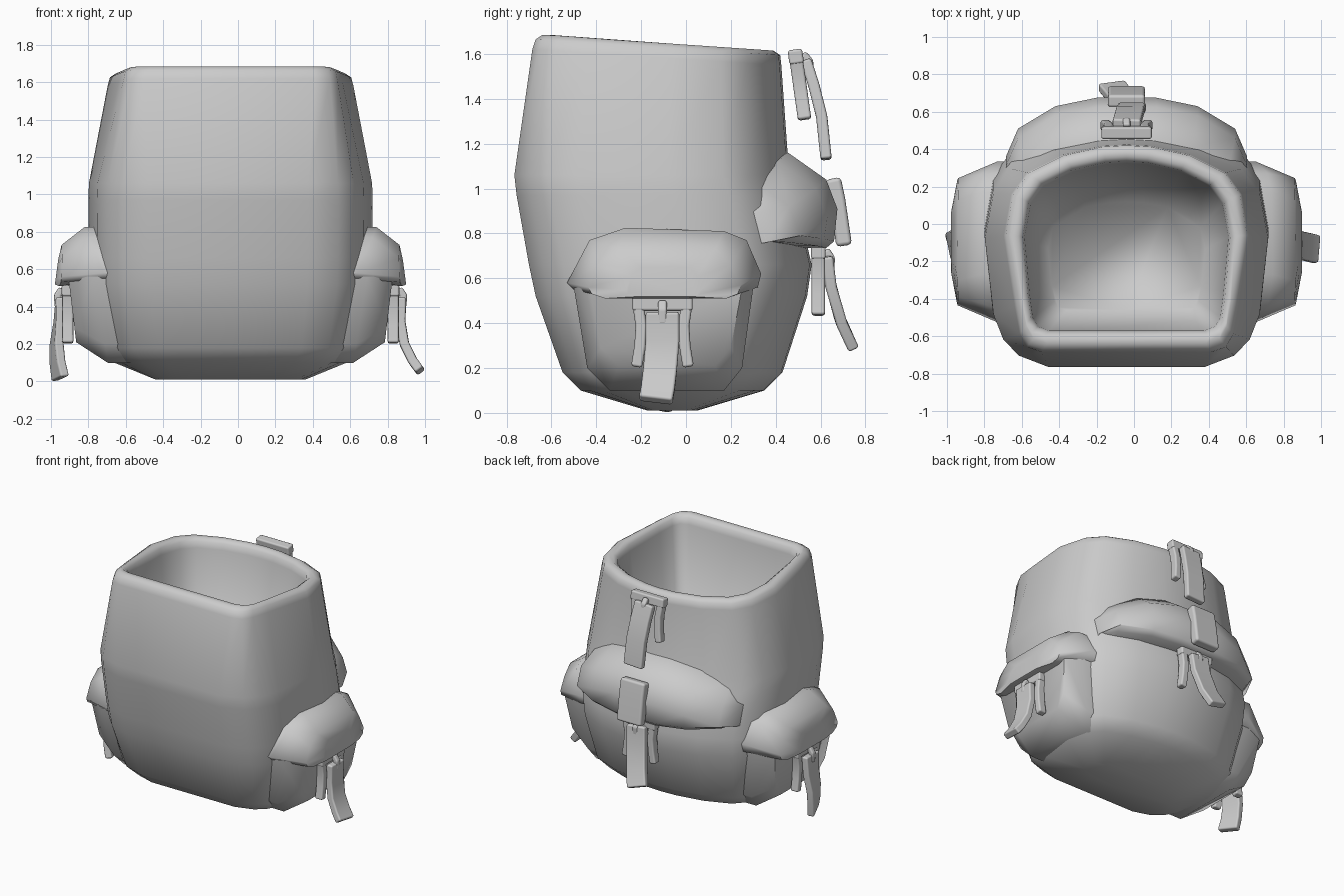
import bpy, bmesh, math
from mathutils import Vector, Matrix

cube = bpy.data.objects.get("Cube")
if cube:
    bpy.data.objects.remove(cube, do_unlink=True)

CX = -0.04  # centre plane of the bag

grey = bpy.data.materials.new("plain grey")
grey.use_nodes = True
grey.diffuse_color = (0.6, 0.6, 0.6, 1)
grey.node_tree.nodes["Principled BSDF"].inputs["Base Color"].default_value = (0.6, 0.6, 0.6, 1)


def loft(name, rings, angle=50, bevel=0.0, matrix=None):
    """Skin a list of equally long closed rings and cap both ends."""
    n = len(rings[0])
    verts = [Vector(p) for r in rings for p in r]
    if matrix:
        verts = [matrix @ v for v in verts]
    faces = [tuple(range(n))[::-1], tuple(range(len(verts) - n, len(verts)))]
    for k in range(len(rings) - 1):
        for i in range(n):
            j = (i + 1) % n
            faces.append((k * n + i, k * n + j, k * n + n + j, k * n + n + i))
    mesh = bpy.data.meshes.new(name)
    mesh.from_pydata(verts, [], faces)
    bm = bmesh.new()
    bm.from_mesh(mesh)
    bmesh.ops.recalc_face_normals(bm, faces=bm.faces)
    bm.to_mesh(mesh)
    bm.free()
    mesh.materials.append(grey)
    for p in mesh.polygons:
        p.use_smooth = True
    obj = bpy.data.objects.new(name, mesh)
    bpy.context.collection.objects.link(obj)
    if bevel:
        mod = obj.modifiers.new("soft edges", 'BEVEL')
        mod.width, mod.segments, mod.harden_normals = bevel, 2, True
    else:
        mesh.set_sharp_from_angle(angle=math.radians(angle))
    return obj


def ribbon(name, path, width, thick, matrix=None, bevel=0.012, twist=0.0):
    """Strap of rectangular section along a path of (across, out, up) points."""
    pts = [Vector(p) for p in path]
    rings = []
    for i, p in enumerate(pts):
        t = (pts[min(i + 1, len(pts) - 1)] - pts[max(i - 1, 0)]).normalized()
        a = twist * i / (len(pts) - 1)
        side = Vector((math.cos(a), math.sin(a), 0))
        side = (side - t * t.dot(side)).normalized()
        out = side.cross(t)
        rings.append([p + side * a * width / 2 + out * b * thick / 2
                      for a, b in ((-1, -1), (1, -1), (1, 1), (-1, 1))])
    return loft(name, rings, bevel=bevel, matrix=matrix)


# Body outlines (right half): rounded front at the belly, squarer at the mouth
arch = [(1, .56), (.94, .76), (.81, .865), (.52, .95), (.2, .993), (0, 1)]
belly = [(0, 0), (.55, 0), (.76, .05), (.87, .12), (.94, .23)] + arch
mouth = [(0, 0), (.69, 0), (.81, .025), (.87, .09), (.91, .22)] + arch
opening = [(0, 0), (.76, 0), (.87, .025), (.92, .08), (.95, .22)] + arch


def level(half, z, hx, front, back, slope=0.0):
    ring = half + [(-u, v) for u, v in half[-2:0:-1]]
    return [(CX + u * hx, front + v * (back - front), z - slope * v) for u, v in ring]


body = [level(belly, *row) for row in
        ((.01, .40, -.17, .05), (.10, .62, -.47, .35), (.18, .69, -.55, .43),
         (.52, .75, -.67, .54), (.66, .758, -.70, .56), (.97, .76, -.755, .49),
         (1.06, .757, -.765, .46))]
body += [level(mouth, *row, .07) for row in
         ((1.62, .657, -.685, .425), (1.665, .645, -.67, .42), (1.685, .615, -.64, .39))]
# Rim and tapering cavity
body += [level(opening, *row, .07) for row in
         ((1.685, .58, -.605, .36), (1.665, .555, -.58, .335), (1.62, .545, -.57, .325))]
body.append(level(opening, .45, .42, -.46, .12))
loft("bag_body", body, angle=100)

# Arched bulge across the back
bulge = []
stations = [(.60, .2, .97, .80), (.645, .36, 1.0, .77), (.58, .51, 1.03, .76),
            (.38, .63, 1.11, .745), (.16, .675, 1.15, .735)]
for x, y, top, low in [(-x, *r) for x, *r in stations] + stations[::-1]:
    bulge.append([(CX + x * k, y + dy, z) for k, dy, z in
                  ((.8, -.30, top), (.94, -.22, top + .01), (1, -.05, top - .11), (1, 0, top - .24),
                   (1, -.015, low + .03), (.98, -.05, low), (.8, -.30, low))])
loft("back_bulge", bulge, angle=60)


def side_rings(s, *rings):
    return [[(CX + s * d, y, z) for d, y, z in r] for r in rings]


# Pocket and its flap on each side
pocket_edge = [(-.50, .56), (-.44, .2), (-.34, .10), (.17, .10), (.25, .2), (.30, .56)]
pocket_face = [(-.43, .56), (-.38, .29), (-.30, .21), (.13, .21), (.2, .29), (.25, .56)]
flap_edge = [(-.53, .58), (-.43, .77), (-.27, .825), (.17, .81), (.27, .77),
             (.335, .62), (.32, .56), (.22, .53), (-.4, .54), (-.50, .55)]
flap_face = [(-.435, .56), (-.39, .66), (-.30, .73), (.13, .73), (.20, .66),
             (.245, .57), (.23, .53), (.18, .51), (-.36, .51), (-.42, .53)]
for s, word in ((1, "left"), (-1, "right")):
    loft(word + "_side_pocket", side_rings(
        s, [(.5, y, z) for y, z in pocket_edge],
        [(.64 + .16 * z, y, z) for y, z in pocket_edge],
        [(.80 + .12 * z, y, z) for y, z in pocket_face]), angle=65)
    loft(word + "_pocket_flap", side_rings(
        s, [(.5, y, z) for y, z in flap_edge],
        [(.68 + max(0, z - .6) * .45, y, z) for y, z in flap_edge],
        [(.97 - .08 * z - .2 * (y + .1) ** 2, y, z) for y, z in flap_face],
        [(.98 - .08 * z, y * .5 - .05, .53 + (z - .53) * .6) for y, z in flap_face]), angle=60)


def buckle(name, origin, out, tilt, strap, twist=0.0):
    """Open frame, prong and hanging strap facing the given direction."""
    o = Vector(out)
    z = Vector((0, 0, 1))
    u = o.cross(z)
    place = Matrix.Translation(origin) @ Matrix((u, o, z)).transposed().to_4x4()
    lean = place @ Matrix.Rotation(tilt, 4, 'X')
    ribbon(name + "_bar", [(0, 0, 0), (0, 0, -.065)], .27, .065, lean)
    for side in (-1, 1):
        ribbon(name + "_arm", [(side * .108, 0, -.04), (side * .095, 0, -.13),
                               (side * .10, 0, -.22), (side * .115, 0, -.315)], .05, .06, lean)
    ribbon(name + "_prong", [(0, .03, -.025), (0, .055, -.06), (0, .05, -.125)], .04, .04, lean)
    ribbon(name + "_strap", strap, .15, .05, place, twist=twist)


buckle("left_buckle", (.83, -.105, .52), (1, 0, 0), 0,
       [(0, .045, -.07), (0, .04, -.2), (.01, .06, -.32), (.02, .105, -.41), (.03, .145, -.465)])
buckle("right_buckle", (-.91, -.105, .52), (-1, 0, 0), 0,
       [(0, .04, -.07), (0, .045, -.2), (-.01, .06, -.32), (-.02, .055, -.42), (-.03, .04, -.505)],
       twist=.4)
buckle("upper_back_buckle", (CX, .485, 1.62), (0, 1, 0), math.radians(8),
       [(0, .05, -.05), (.01, .085, -.16), (.02, .12, -.30), (.03, .14, -.49)])
buckle("lower_back_buckle", (CX, .59, .75), (0, 1, 0), 0,
       [(0, .04, -.05), (-.01, .055, -.18), (-.04, .10, -.34), (-.08, .15, -.45)])

# Keeper loop over the bulge
ribbon("strap_loop", [(CX, .655, 1.045), (CX, .675, .95), (CX, .705, .745)], .20, .07, bevel=.018)
